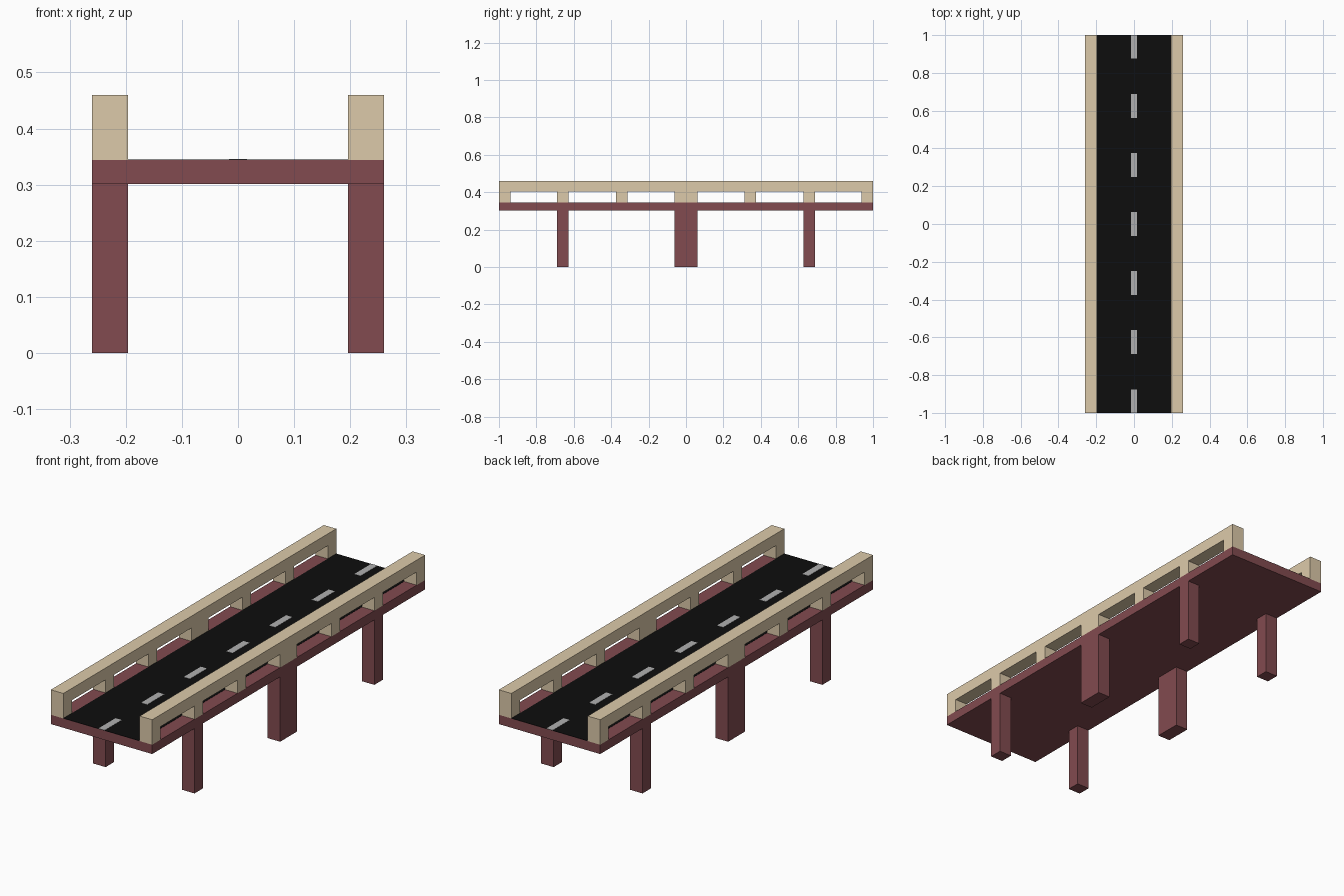
import bpy, bmesh

if "Cube" in bpy.data.objects:
    bpy.data.objects.remove(bpy.data.objects["Cube"])

DECK_BOTTOM, DECK_TOP = 0.301, 0.344
RAIL_UNDER, RAIL_TOP = 0.405, 0.46
INNER, OUTER = 0.196, 0.26


def material(name, rgb):
    mat = bpy.data.materials.new(name)
    mat.diffuse_color = (*rgb, 1)
    mat.use_nodes = True
    mat.node_tree.nodes["Principled BSDF"].inputs["Base Color"].default_value = mat.diffuse_color
    return mat


maroon = material("maroon", (0.223, 0.070, 0.080))
tan = material("tan", (0.72, 0.59, 0.40))
asphalt = material("asphalt", (0.004, 0.004, 0.004))
paint = material("road_paint", (0.434, 0.434, 0.434))


def finish(name, bm, mat, mirror=False):
    bmesh.ops.recalc_face_normals(bm, faces=bm.faces)
    mesh = bpy.data.meshes.new(name)
    bm.to_mesh(mesh)
    bm.free()
    mesh.materials.append(mat)
    obj = bpy.data.objects.new(name, mesh)
    bpy.context.collection.objects.link(obj)
    if mirror:
        obj.modifiers.new("other_side", "MIRROR")
    return obj


def box(name, x, y, z, mat, mirror=False):
    bm = bmesh.new()
    bmesh.ops.create_cube(bm, size=1)
    for v in bm.verts:
        for axis, (lo, hi) in enumerate((x, y, z)):
            v.co[axis] = hi if v.co[axis] > 0 else lo
    return finish(name, bm, mat, mirror)


# Deck slab with the road surface laid on it
box("deck", (-OUTER, OUTER), (-1, 1), (DECK_BOTTOM, DECK_TOP), maroon)
box("road", (-INNER, INNER), (-1, 1), (DECK_TOP, DECK_TOP + 0.001), asphalt)

# Dashed centre line
for i in range(7):
    y = -1 + i * 0.3125
    box(f"lane_dash_{i + 1}", (-0.016, 0.016), (y, y + 0.125),
        (DECK_TOP + 0.001, DECK_TOP + 0.002), paint)

# Pairs of legs, the middle pair wider
for name, y in (("front_leg", (-0.69, -0.628)), ("middle_leg", (-0.0625, 0.0625)),
                ("back_leg", (0.628, 0.69))):
    box(name, (INNER, OUTER), y, (0, DECK_BOTTOM), maroon, mirror=True)

# Railing: comb-shaped side profile of posts under a beam, extruded and mirrored
posts = [(-1, -0.938), (-0.69, -0.628), (-0.375, -0.313), (-0.0625, 0.0625),
         (0.313, 0.375), (0.628, 0.69), (0.938, 1)]
outline = [(1, RAIL_TOP), (-1, RAIL_TOP)]
for start, end in posts:
    if start > -1:
        outline.append((start, RAIL_UNDER))
    outline += [(start, DECK_TOP), (end, DECK_TOP)]
    if end < 1:
        outline.append((end, RAIL_UNDER))
bm = bmesh.new()
side = bm.faces.new([bm.verts.new((INNER, y, z)) for y, z in outline])
extruded = bmesh.ops.extrude_face_region(bm, geom=[side], use_keep_orig=True)
for v in extruded["geom"]:
    if isinstance(v, bmesh.types.BMVert):
        v.co.x = OUTER
finish("railing", bm, tan, mirror=True)
